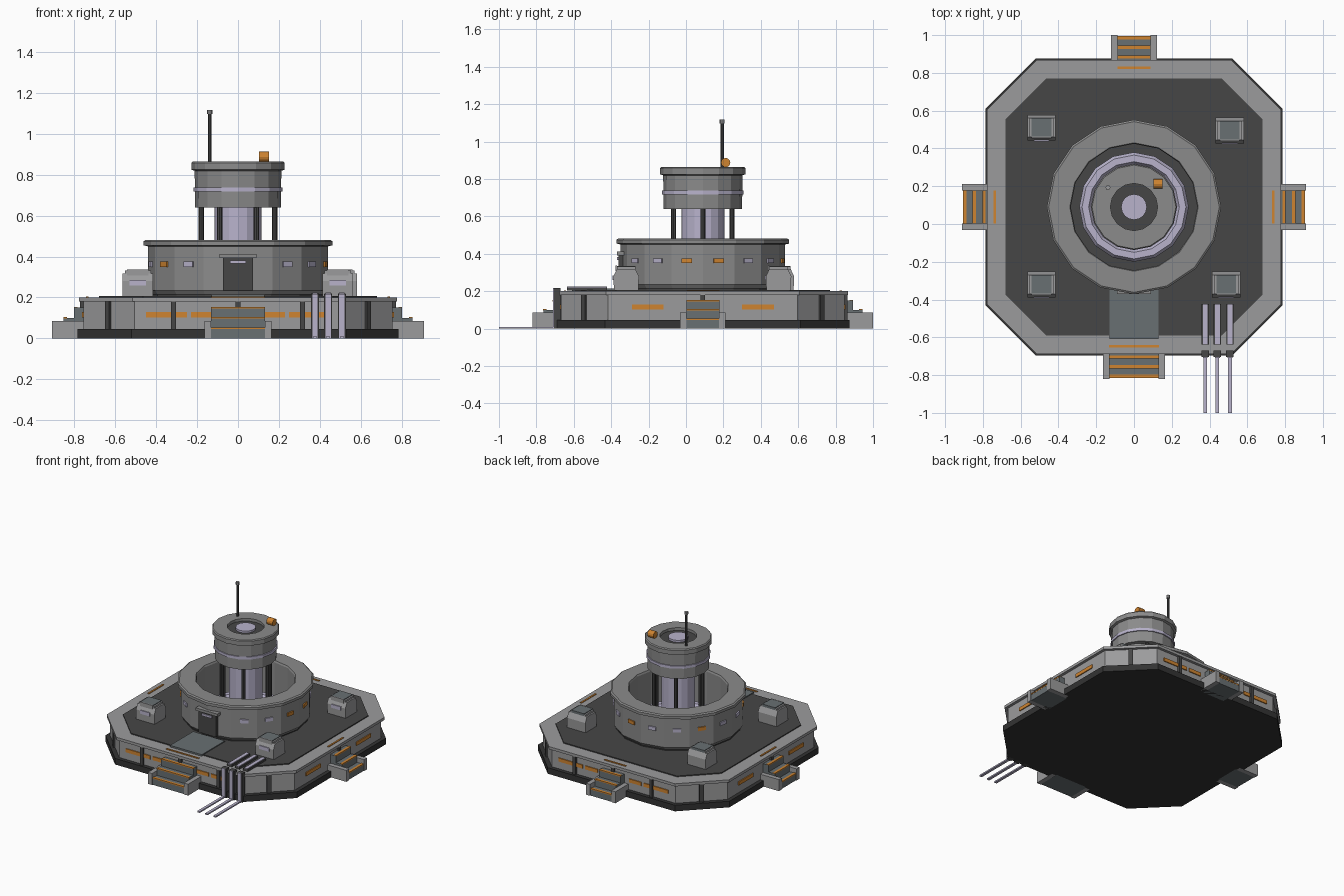
import bpy, bmesh, math
from mathutils import Matrix, Vector

if "Cube" in bpy.data.objects:
    bpy.data.objects.remove(bpy.data.objects["Cube"])

CY = 0.09  # centre of the building along y


def mat(name, r, g, b):
    m = bpy.data.materials.new(name)
    m.diffuse_color = (r, g, b, 1)
    m.use_nodes = True
    m.node_tree.nodes["Principled BSDF"].inputs["Base Color"].default_value = m.diffuse_color
    return m


LIGHT = mat("light grey", 0.33, 0.33, 0.335)
MID = mat("mid grey", 0.26, 0.26, 0.26)
DARK = mat("deck charcoal", 0.062, 0.062, 0.062)
BLACK = mat("base black", 0.033, 0.033, 0.033)
STEEL = mat("blue grey steel", 0.14, 0.16, 0.17)
LILAC = mat("pale lilac", 0.48, 0.45, 0.60)
ORANGE = mat("orange", 0.62, 0.23, 0.03)


def finish(name, bm, m):
    bmesh.ops.recalc_face_normals(bm, faces=bm.faces)
    me = bpy.data.meshes.new(name)
    bm.to_mesh(me)
    bm.free()
    me.materials.append(m)
    ob = bpy.data.objects.new(name, me)
    bpy.context.collection.objects.link(ob)
    return ob


def box(name, c, size, m, rot=0):
    bm = bmesh.new()
    bmesh.ops.create_cube(bm, size=1, matrix=Matrix.Translation(c)
                          @ Matrix.Rotation(rot, 4, 'Z')
                          @ Matrix.Diagonal((*size, 1)))
    return finish(name, bm, m)


def around(name, deg, r, t, z0, z1, depth, width, m):
    """Box at distance r and sideways offset t on the side facing deg."""
    a = math.radians(deg)
    c = (r * math.cos(a) - t * math.sin(a),
         CY + r * math.sin(a) + t * math.cos(a), (z0 + z1) / 2)
    return box(name, c, (depth, width, z1 - z0), m, a)


def extrude(name, pts, vec, m):
    bm = bmesh.new()
    f = bm.faces.new([bm.verts.new(p) for p in pts])
    g = bmesh.ops.extrude_face_region(bm, geom=[f])
    bmesh.ops.translate(bm, vec=vec,
                        verts=[v for v in g['geom'] if isinstance(v, bmesh.types.BMVert)])
    return finish(name, bm, m)


def octagon(name, h, k, z0, z1, m):
    pts = [(h, -k), (h, k), (k, h), (-k, h), (-h, k), (-h, -k), (-k, -h), (k, -h)]
    return extrude(name, [(x, y + CY, z0) for x, y in pts], (0, 0, z1 - z0), m)


def lathe(name, prof, m, n=16, closed=True):
    """Spin an (r, z) profile loop around the building axis."""
    bm = bmesh.new()
    rings = []
    for i in range(n):
        a = 2 * math.pi * i / n
        rings.append([bm.verts.new((r * math.cos(a), CY + r * math.sin(a), z))
                      for r, z in prof])
    for i in range(n):
        p, q = rings[i], rings[(i + 1) % n]
        for j in range(len(prof)):
            k = (j + 1) % len(prof)
            bm.faces.new((p[j], q[j], q[k], p[k]))
    return finish(name, bm, m)


def rod(name, c, r, length, m, n=8, axis='Z'):
    bm = bmesh.new()
    rot = Matrix.Rotation(math.pi / 2, 4, 'Y') if axis == 'X' else Matrix()
    bmesh.ops.create_cone(bm, cap_ends=True, segments=n, radius1=r, radius2=r,
                          depth=length, matrix=Matrix.Translation(c) @ rot)
    return finish(name, bm, m)


# Platform layers
octagon("platform_base", 0.785, 0.522, 0, 0.045, BLACK)
octagon("platform_wall", 0.757, 0.507, 0.045, 0.18, LIGHT)
octagon("platform_rim", 0.777, 0.517, 0.18, 0.2, LIGHT)
octagon("platform_deck", 0.68, 0.465, 0.2, 0.207, DARK)

# Wall pilasters, orange strips and stairs on all four sides
for side, deg in (("right", 0), ("back", 90), ("left", 180), ("front", 270)):
    wide = side in ("front", "back")
    for t in ((-0.315, 0, 0.315) if wide else (0,)):
        around(side + "_pilaster", deg, 0.76, t, 0.045, 0.18, 0.026, 0.024, DARK)
    around(side + "_corner_pilaster", deg + 45, 0.893, 0, 0.045, 0.18, 0.026, 0.03, DARK)
    for s in (-1, 1):
        strips = ((0.35, 0.2), (0.18, 0.1)) if wide else ((0.295, 0.17),)
        for t, w in strips:
            around(side + "_wall_strip", deg, 0.758, s * t, 0.102, 0.128, 0.012, w, ORANGE)
    half = 0.132 if side == "front" else 0.088
    for i, r in enumerate((0.905, 0.853, 0.802)):
        z = 0.05 * (i + 1)
        around(side + "_step", deg, (r + 0.74) / 2, 0, 0, z, r - 0.74, 2 * half, STEEL)
        around(side + "_step_edge", deg, r - 0.008, 0, z - 0.004, z + 0.004, 0.018,
               2 * half, ORANGE)
    for s in (-1, 1):
        around(side + "_stair_cheek", deg, 0.83, s * (half + 0.016), 0, 0.085, 0.16,
               0.034, LIGHT)
    around(side + "_rim_strip", deg, 0.737, 0, 0.198, 0.205, 0.012, 2 * half, ORANGE)

# Walkway from the front stairs to the door
box("walkway", (0, -0.475, 0.208), (0.26, 0.27, 0.012), STEEL)

# Ring building with open well
lathe("ring_foot", [(0.425, 0.2), (0.425, 0.237), (0.35, 0.237), (0.35, 0.2)], DARK)
lathe("ring_wall", [(0.44, 0.235), (0.44, 0.45), (0.462, 0.455), (0.462, 0.475),
                    (0.452, 0.482), (0.34, 0.482), (0.335, 0.47), (0.335, 0.207),
                    (0.42, 0.207)], MID)
lathe("well_coil", [(0.285, 0.215), (0.29, 0.24), (0.275, 0.262), (0.24, 0.262),
                    (0.225, 0.24), (0.23, 0.215)], LILAC)
for i in range(16):
    if i not in (11, 12):
        around("ring_window", 11.25 + 22.5 * i, 0.433, 0, 0.35, 0.376, 0.014, 0.055,
               LILAC if i % 3 else ORANGE)

# Front door
box("door", (0, CY - 0.437, 0.313), (0.145, 0.03, 0.16), DARK)
box("door_lintel", (0, CY - 0.435, 0.402), (0.18, 0.05, 0.02), MID)
box("door_light", (0, CY - 0.455, 0.374), (0.08, 0.009, 0.016), LILAC)

# Tower: core, legs and head
rod("tower_core", (0, CY, 0.43), 0.115, 0.45, LILAC, 16)
for i in range(6):
    a = math.radians(60 * i)
    rod("tower_leg", (0.18 * math.cos(a), CY + 0.18 * math.sin(a), 0.43), 0.013, 0.45, DARK)
lathe("tower_head", [(0.21, 0.64), (0.212, 0.82), (0.228, 0.825), (0.228, 0.858),
                     (0.222, 0.865), (0.125, 0.865), (0.125, 0.83), (0.06, 0.83),
                     (0.06, 0.64)], MID)
lathe("tower_band", [(0.218, 0.718), (0.218, 0.738), (0.2, 0.738), (0.2, 0.718)], LILAC)
rod("tower_well", (0, CY, 0.835), 0.125, 0.02, DARK, 16)
rod("tower_lamp", (0, CY, 0.845), 0.068, 0.03, LILAC, 16)

# Roof antenna and beacon
rod("antenna", (-0.138, 0.193, 0.98), 0.009, 0.24, DARK)
rod("antenna_tip", (-0.138, 0.193, 1.108), 0.013, 0.02, LIGHT)
rod("beacon", (0.127, 0.212, 0.888), 0.025, 0.05, ORANGE, 12, 'X')

# Corner pods: chamfered profile extruded along x
prof = [(-0.065, 0.2), (0.065, 0.2), (0.068, 0.28), (0.05, 0.318), (-0.05, 0.318),
        (-0.068, 0.28)]
for x, y in ((-0.49, 0.51), (0.507, 0.495), (-0.49, -0.32), (0.488, -0.32)):
    extrude("pod_body", [(x - 0.075, y + dy, z) for dy, z in prof], (0.15, 0, 0), LIGHT)
    box("pod_hatch", (x, y, 0.322), (0.105, 0.1, 0.028), STEEL)
    for s in (-1, 1):
        box("pod_hatch_rail", (x + s * 0.058, y, 0.322), (0.012, 0.1, 0.018), LIGHT)
    box("pod_hatch_front", (x, y - 0.052, 0.322), (0.105, 0.008, 0.03), LIGHT)
    box("pod_light", (x, y - 0.068, 0.272), (0.08, 0.009, 0.026), LILAC)

# Three conduits: along the deck, down the wall, out over the ground
for x in (0.377, 0.441, 0.508):
    box("conduit_deck_tray", (x, -0.53, 0.212), (0.038, 0.215, 0.016), DARK)
    box("conduit_deck", (x, -0.53, 0.22), (0.026, 0.215, 0.009), LILAC)
    box("conduit_wall_tray", (x, -0.688, 0.108), (0.04, 0.034, 0.216), DARK)
    box("conduit_wall", (x, -0.706, 0.108), (0.026, 0.009, 0.216), LILAC)
    box("conduit_ground", (x, -0.855, 0.005), (0.02, 0.29, 0.01), LILAC)
